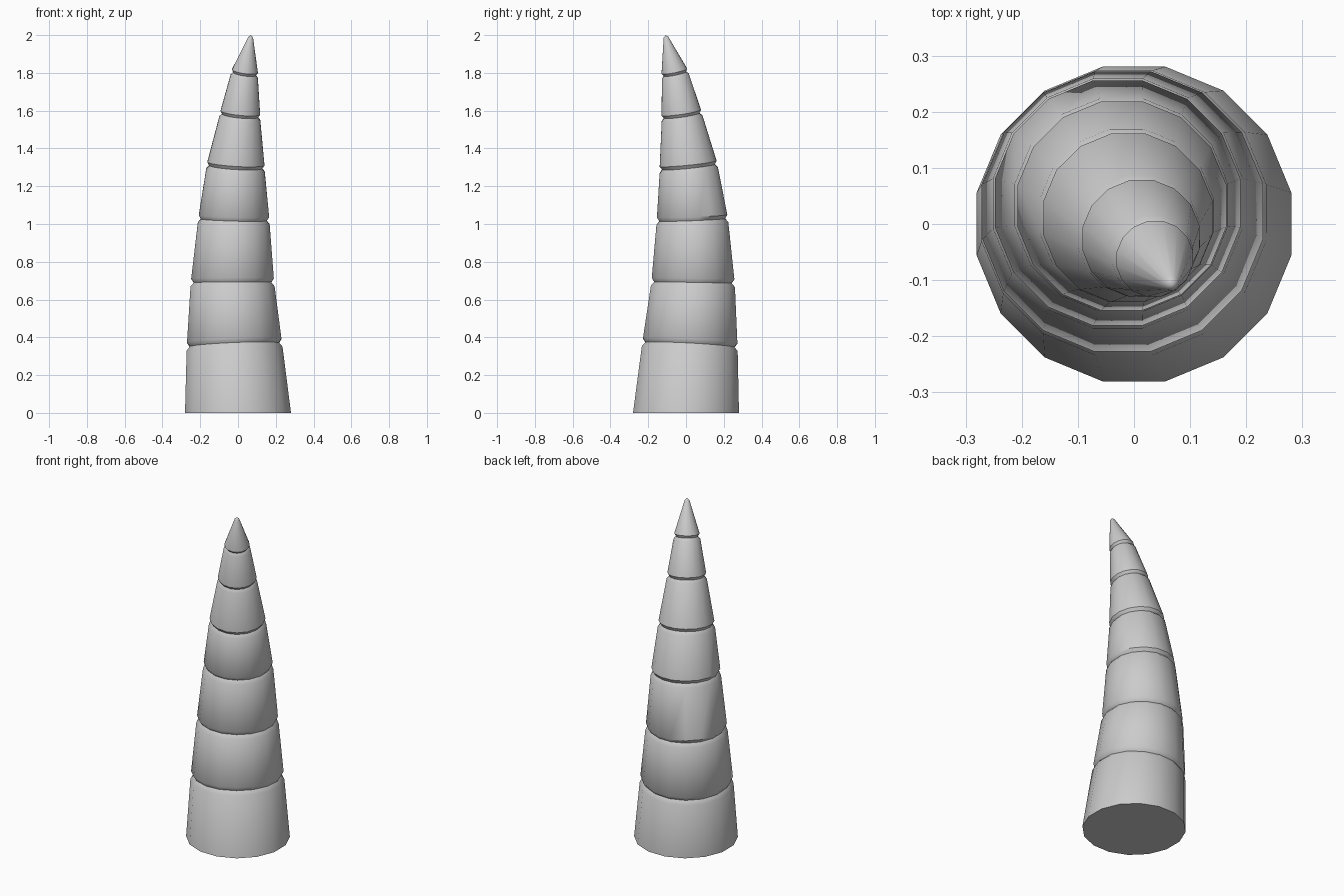
import bpy, bmesh, math
from mathutils import Vector

if "Cube" in bpy.data.objects:
    bpy.data.objects.remove(bpy.data.objects["Cube"])

SIDES = 16

# centre line and radius at the base, each groove and the tip: x, y, z, radius
STATIONS = [
    (0.000, 0.000, 0.00, 0.286),
    (-0.019, 0.021, 0.36, 0.257),
    (-0.029, 0.037, 0.69, 0.225),
    (-0.022, 0.033, 1.022, 0.192),
    (-0.012, 0.013, 1.302, 0.156),
    (0.011, -0.023, 1.574, 0.109),
    (0.035, -0.059, 1.795, 0.072),
    (0.067, -0.106, 1.988, 0.013),
]

bm = bmesh.new()


def ring(centre, axis, radius):
    """Ring of vertices square to the axis."""
    turn = Vector((0, 0, 1)).rotation_difference(axis)
    verts = []
    for i in range(SIDES):
        a = 2 * math.pi * (i + 0.5) / SIDES
        p = Vector((radius * math.cos(a), radius * math.sin(a), 0))
        verts.append(bm.verts.new(centre + turn @ p))
    return verts


# base, then three rings per groove (lip, notch, lip), then the tip
points = [Vector(s[:3]) for s in STATIONS]
rings = [ring(points[0], Vector((0, 0, 1)), STATIONS[0][3])]
last = len(points) - 1
for k in range(1, last):
    axis = (points[k + 1] - points[k - 1]).normalized()
    r = STATIONS[k][3]
    half = 0.012 + 0.04 * r
    depth = 0.009 + 0.03 * r
    for offset, radius in ((-half, r + 0.002), (0, r - depth), (half, r - 0.002)):
        rings.append(ring(points[k] + axis * offset, axis, radius))
tip_axis = (points[last] - points[last - 1]).normalized()
rings.append(ring(points[last], tip_axis, STATIONS[last][3]))

# skin
for low, high in zip(rings, rings[1:]):
    for i in range(SIDES):
        j = (i + 1) % SIDES
        bm.faces.new((low[i], low[j], high[j], high[i]))
bm.faces.new(rings[0][::-1])

# rounded point
apex = bm.verts.new((0.068, -0.108, 2.0))
for i in range(SIDES):
    bm.faces.new((rings[-1][i], rings[-1][(i + 1) % SIDES], apex))

mesh = bpy.data.meshes.new("horn")
bm.to_mesh(mesh)
bm.free()
horn = bpy.data.objects.new("horn", mesh)
bpy.context.collection.objects.link(horn)
bpy.context.view_layer.objects.active = horn
horn.select_set(True)
bpy.ops.object.shade_smooth_by_angle(angle=math.radians(40))
